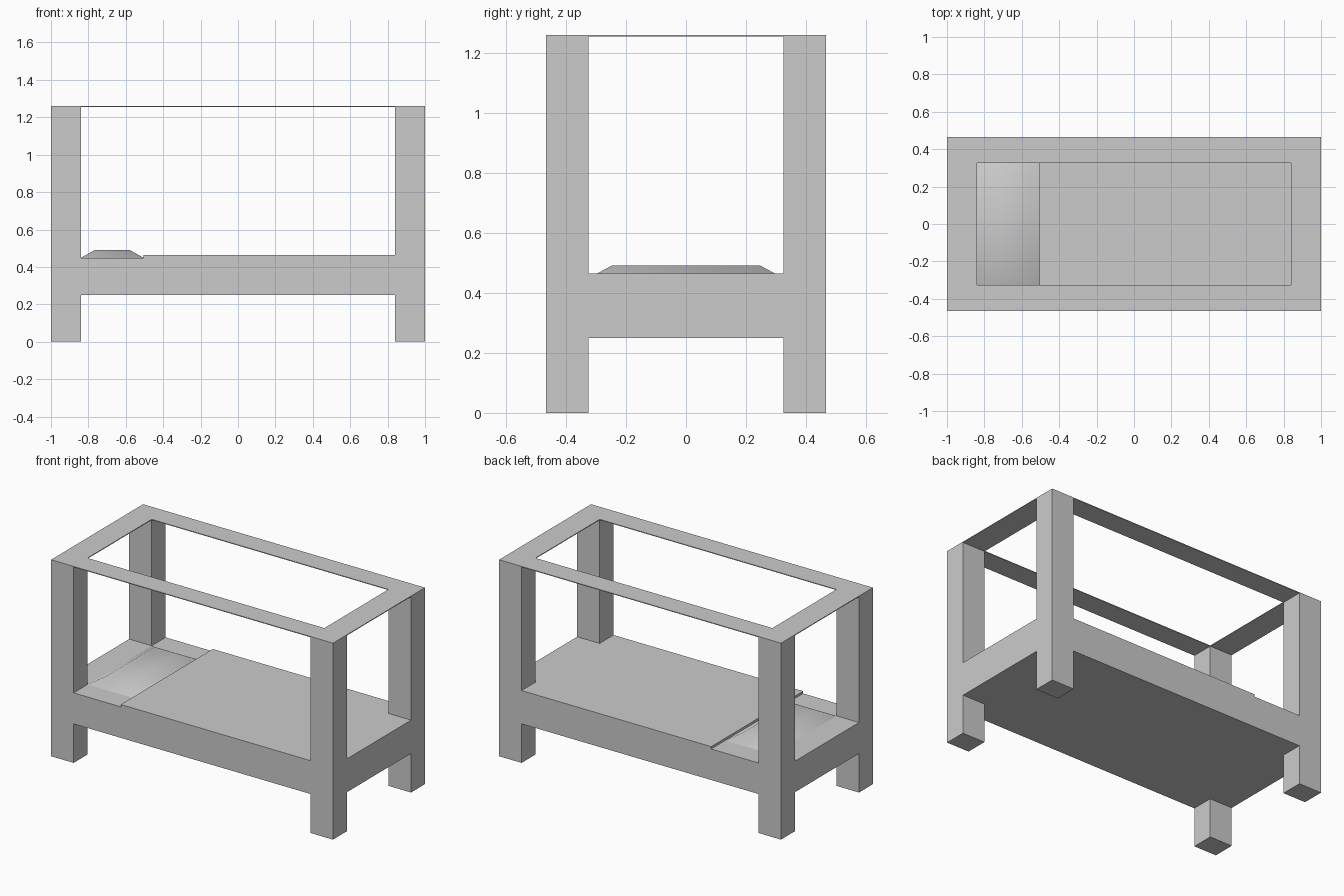
import bpy, bmesh, math

if "Cube" in bpy.data.objects:
    bpy.data.objects.remove(bpy.data.objects["Cube"])

# Levels where the frame changes section
XS = [-1.0, -0.84, -0.505, 0.84, 1.0]
YS = [-0.466, -0.325, 0.325, 0.466]
ZS = [0.0, 0.25, 0.449, 0.464, 1.255, 1.26]
NX, NY, NZ = len(XS) - 1, len(YS) - 1, len(ZS) - 1


def solid(i, j, k):
    """True where a cell of the frame belongs to one of its parts."""
    if not (0 <= i < NX and 0 <= j < NY and 0 <= k < NZ):
        return False
    end, side = i in (0, NX - 1), j in (0, NY - 1)
    post = end and side                      # four full-height corner posts
    mattress = k == 1                        # slab between the posts
    blanket = k == 2 and i >= 2              # raised cover, clear of the pillow
    canopy = k == NZ - 1 and (end or side)   # thin top rim
    return post or mattress or blanket or canopy


def finish(bm, name):
    bmesh.ops.recalc_face_normals(bm, faces=bm.faces)
    mesh = bpy.data.meshes.new(name)
    bm.to_mesh(mesh)
    bm.free()
    obj = bpy.data.objects.new(name, mesh)
    bpy.context.collection.objects.link(obj)
    return obj


# Bed frame: one seamless shell around the solid cells
bm = bmesh.new()
verts = {}


def corner(c):
    if c not in verts:
        verts[c] = bm.verts.new((XS[c[0]], YS[c[1]], ZS[c[2]]))
    return verts[c]


for i in range(NX):
    for j in range(NY):
        for k in range(NZ):
            if not solid(i, j, k):
                continue
            for axis in range(3):
                u, v = (axis + 1) % 3, (axis + 2) % 3
                for d in (0, 1):
                    near = [i, j, k]
                    near[axis] += 2 * d - 1
                    if solid(*near):
                        continue
                    quad = []
                    for a, b in ((0, 0), (1, 0), (1, 1), (0, 1)):
                        c = [i, j, k]
                        c[axis] += d
                        c[u] += a
                        c[v] += b
                        quad.append(corner(tuple(c)))
                    bm.faces.new(quad)
bmesh.ops.dissolve_limit(bm, angle_limit=math.radians(1),
                         verts=bm.verts, edges=bm.edges)
finish(bm, "canopy_bed_frame")

# Pillow: a box tapered towards the top, softly shaded
bm = bmesh.new()
bmesh.ops.create_cube(bm, size=2)
for v in bm.verts:
    top = v.co.z > 0
    hx, hy = (0.0925, 0.247) if top else (0.1675, 0.325)
    v.co = (-0.6725 + v.co.x * hx, v.co.y * hy, 0.491 if top else 0.449)
pillow = finish(bm, "pillow")
bpy.ops.object.select_all(action='DESELECT')
pillow.select_set(True)
bpy.context.view_layer.objects.active = pillow
bpy.ops.object.shade_smooth_by_angle(angle=math.radians(60))
